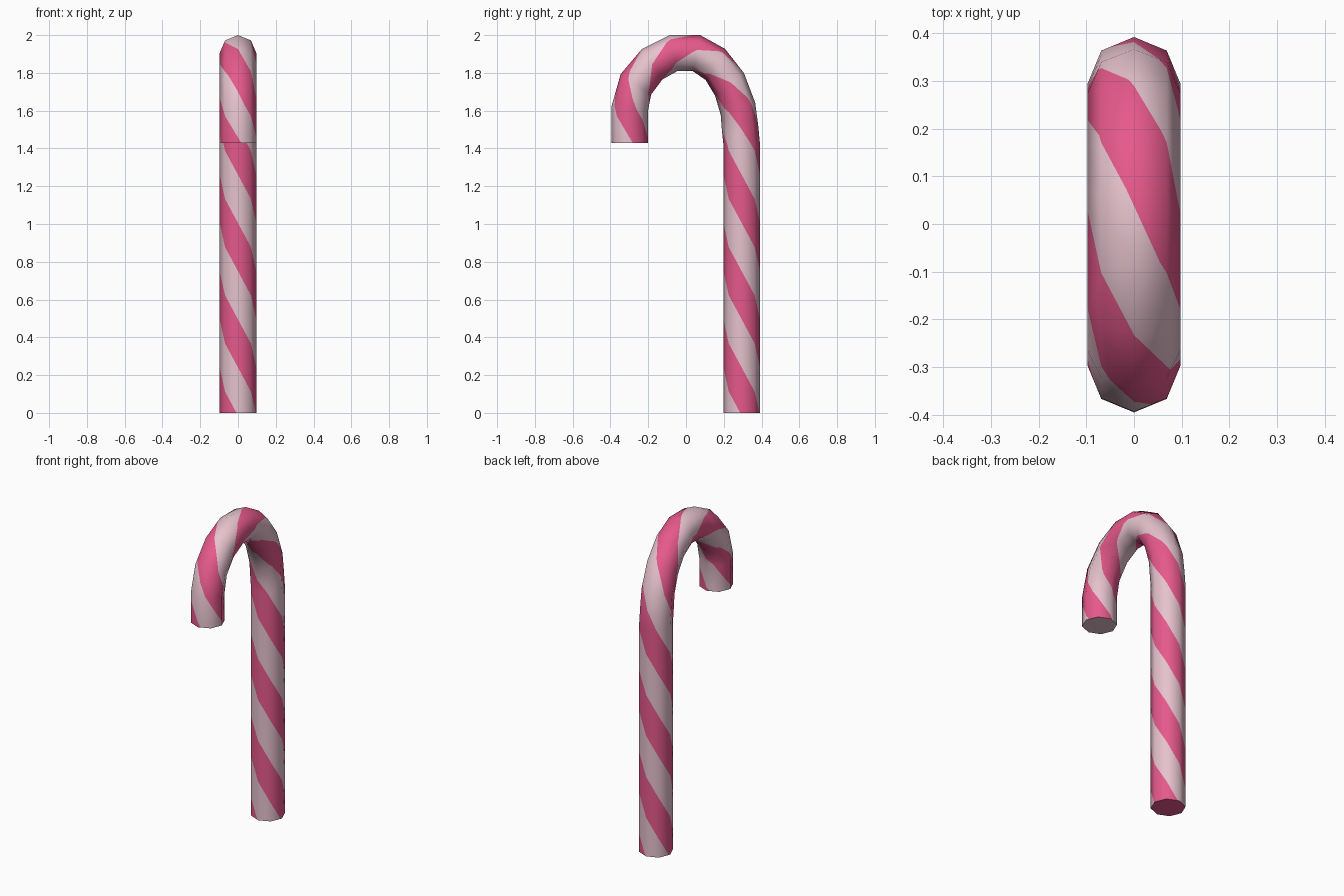
import bpy, bmesh, math
from mathutils import Vector

if "Cube" in bpy.data.objects:
    bpy.data.objects.remove(bpy.data.objects["Cube"])

SIDES, RADIUS = 8, 0.097
PITCH = 1.02                 # rise of one full stripe turn (two pink bands)
BAND = PITCH / 4             # width of one band along the cane
TOP = 0.24                   # first upper edge of a pink band on the +x side

# Rings of the cane: centre y, centre z, direction of the outer side in degrees
rings = [(.295, 0, 0), (.295, 1.42, 0), (.286, 1.51, 8), (.275, 1.61, 20),
         (.23, 1.74, 38), (.155, 1.845, 58), (.055, 1.905, 78),
         (-.065, 1.905, 102), (-.18, 1.845, 124), (-.265, 1.74, 146),
         (-.298, 1.61, 170), (-.298, 1.43, 180)]


def material(name, rgb):
    m = bpy.data.materials.new(name)
    m.diffuse_color = (*rgb, 1)
    m.use_nodes = True
    m.node_tree.nodes["Principled BSDF"].inputs["Base Color"].default_value = m.diffuse_color
    return m


# Stripe length along the path (bands get a little tighter over the hook)
along = [0.0]
for k in range(1, len(rings)):
    step = math.dist(rings[k][:2], rings[k - 1][:2])
    along.append(along[-1] + step * (1 if k < 7 else 1.1 if k == 7 else 1.2))


def direction(k, i):
    phi, a = math.radians(rings[k][2]), 2 * math.pi * i / SIDES
    return Vector((math.cos(a), math.sin(a) * math.cos(phi), math.sin(a) * math.sin(phi)))


def corner(k, i):
    return Vector((0, rings[k][0], rings[k][1])) + RADIUS * direction(k, i)


def blend(fn, a, v):
    """Interpolate a ring quantity at side position a and path position v."""
    i = min(int(a + 1e-5), SIDES - 1)
    k = max(j for j in range(len(rings) - 1) if along[j] <= v + 1e-5)
    t, w = a - i, (v - along[k]) / (along[k + 1] - along[k])
    low = fn(k, i).lerp(fn(k, i + 1), t)
    return low.lerp(fn(k + 1, i).lerp(fn(k + 1, i + 1), t), w)


# Flat wrapper sheet: x counts sides, y runs along the path
bm = bmesh.new()
grid = [[bm.verts.new((i, v, 0)) for i in range(SIDES + 1)] for v in along]
for lo, hi in zip(grid, grid[1:]):
    for i in range(SIDES):
        bm.faces.new((lo[i], lo[i + 1], hi[i + 1], hi[i]))

# Cut the sheet along the slanted stripe edges and colour the bands
c = TOP
while c < along[-1] + PITCH:
    bmesh.ops.bisect_plane(bm, geom=bm.verts[:] + bm.edges[:] + bm.faces[:], dist=1e-5,
                           plane_co=(0, c, 0), plane_no=(PITCH / SIDES, 1, 0))
    c += BAND
for f in bm.faces:
    m = f.calc_center_median()
    u = m.y + PITCH * m.x / SIDES - TOP
    f.material_index = 0 if u % (2 * BAND) > BAND else 1
    f.smooth = True

# Roll the sheet into the bent cane and close the seam
normals = {}
for v in bm.verts:
    a, s = v.co.x, v.co.y
    normals[v] = blend(direction, a, s).normalized()
    v.co = blend(corner, a, s)
bmesh.ops.remove_doubles(bm, verts=bm.verts[:], dist=1e-5)

# Flat end caps: pink foot, white hook end
for k, colour in ((0, 0), (len(rings) - 1, 1)):
    order = range(SIDES) if k else reversed(range(SIDES))
    cap = [bm.verts.new(corner(k, i)) for i in order]
    for v in cap:
        normals[v] = Vector((0, 0, -1))
    bm.faces.new(cap).material_index = colour

mesh = bpy.data.meshes.new("candy_cane")
vertex_normals = [normals[v][:] for v in bm.verts]
bm.to_mesh(mesh)
bm.free()
mesh.materials.append(material("candy pink", (.79, .10, .26)))
mesh.materials.append(material("pale pink white", (.79, .54, .61)))
mesh.normals_split_custom_set_from_vertices(vertex_normals)
bpy.context.collection.objects.link(bpy.data.objects.new("candy_cane", mesh))
